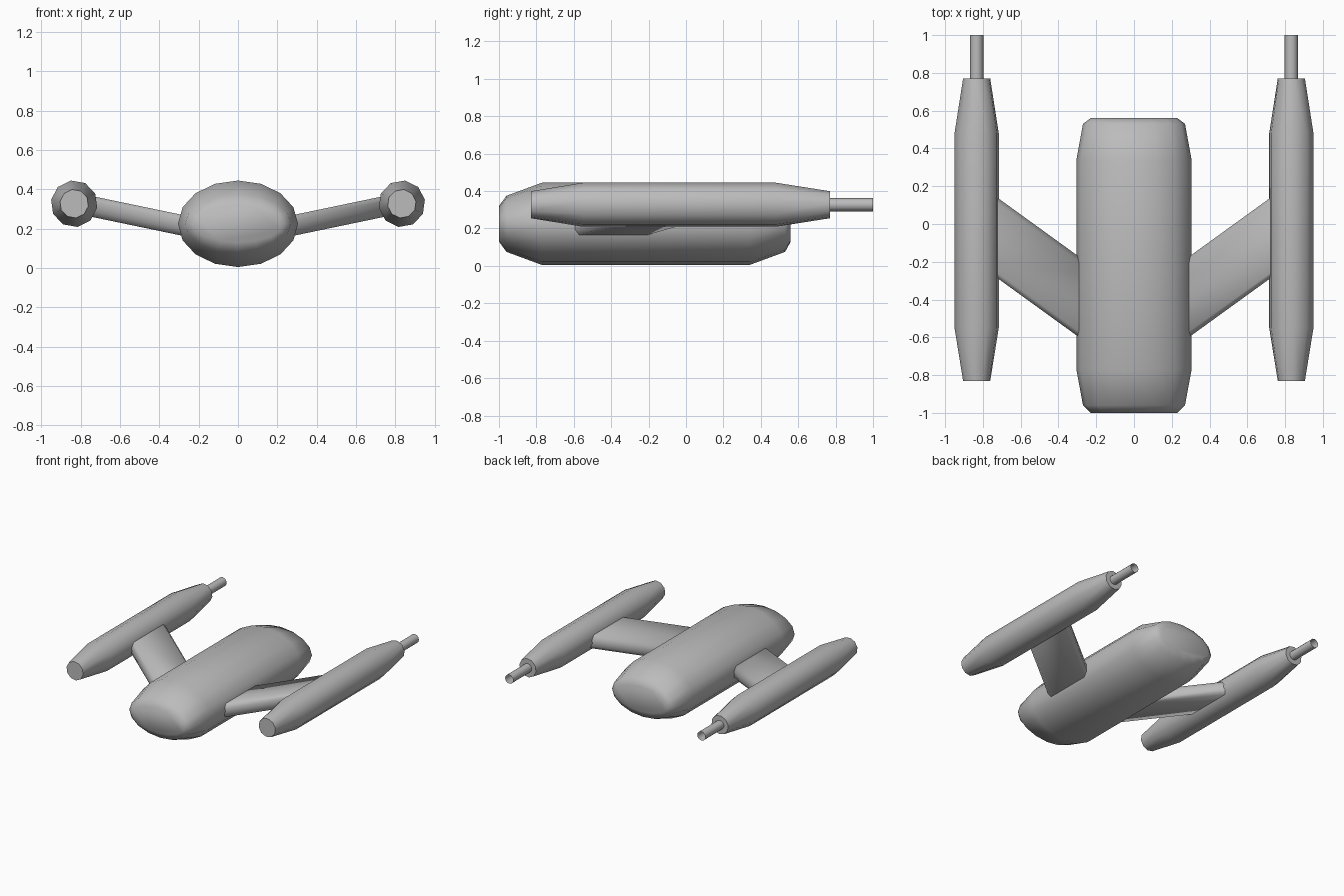
import bpy, bmesh, math
from mathutils import Vector

if "Cube" in bpy.data.objects:
    bpy.data.objects.remove(bpy.data.objects["Cube"])

grey = bpy.data.materials.new("hull grey")
grey.use_nodes = True
grey.diffuse_color = (0.5, 0.5, 0.5, 1)
grey.node_tree.nodes["Principled BSDF"].inputs["Base Color"].default_value = grey.diffuse_color


def loft(name, rings, caps=True, angle=60):
    """Skin a list of equal-sized point rings, optionally closing both ends."""
    bm = bmesh.new()
    loops = [[bm.verts.new(p) for p in ring] for ring in rings]
    n = len(loops[0])
    for a, b in zip(loops, loops[1:]):
        for i in range(n):
            j = (i + 1) % n
            bm.faces.new((a[i], a[j], b[j], b[i]))
    if caps:
        bm.faces.new(loops[0])
        bm.faces.new(loops[-1])
    bmesh.ops.recalc_face_normals(bm, faces=bm.faces)
    mesh = bpy.data.meshes.new(name)
    bm.to_mesh(mesh)
    bm.free()
    mesh.materials.append(grey)
    ob = bpy.data.objects.new(name, mesh)
    bpy.context.collection.objects.link(ob)
    bpy.ops.object.select_all(action="DESELECT")
    ob.select_set(True)
    bpy.context.view_layer.objects.active = ob
    bpy.ops.object.shade_smooth_by_angle(angle=math.radians(angle))
    return ob


def ellipse(x, y, z, rx, rz, sides, turn=0):
    """Ring of points in a plane facing along y."""
    steps = [math.tau * i / sides + turn for i in range(sides)]
    return [Vector((x + rx * math.cos(t), y, z + rz * math.sin(t))) for t in steps]


# Central hull: oval body with flattened wedge ends
hull = [(-1, .23, .095), (-.96, .27, .15), (-.77, .305, .22),
        (.34, .305, .22), (.53, .27, .15), (.56, .23, .095)]
loft("hull", [ellipse(0, y, .225, rx, rz, 16) for y, rx, rz in hull], angle=80)

# Strut cross-section: flat bar with chamfered edges, as (y, z) offsets
HALF, THICK, CUT = .213, .053, .03
corners = [(HALF, THICK - CUT), (HALF - CUT, THICK)]
upper = corners + [(-y, z) for y, z in reversed(corners)]
section = upper + [(-y, -z) for y, z in upper]

pod = [(-.83, .073), (-.55, .119), (.48, .119), (.77, .073)]
POD_X, POD_Z = .833, .327

for side, label in ((1, "left"), (-1, "right")):
    # Engine pod
    tilt = side * math.radians(10)
    loft(label + "_pod", [ellipse(side * POD_X, y, POD_Z, r, r, 10, tilt if side > 0 else math.pi + tilt)
                          for y, r in pod])
    # Open tube at the back of the pod
    loft(label + "_tail_tube", [ellipse(side * POD_X, y, POD_Z, .035, .035, 12)
                                for y in (.7, 1)], caps=False)
    # Swept strut between hull and pod
    ends = [(.2, -.452, .2), (.8, -.018, .325)]
    loft(label + "_strut", [[Vector((side * x, cy + y, cz + z)) for y, z in section]
                            for x, cy, cz in ends])
